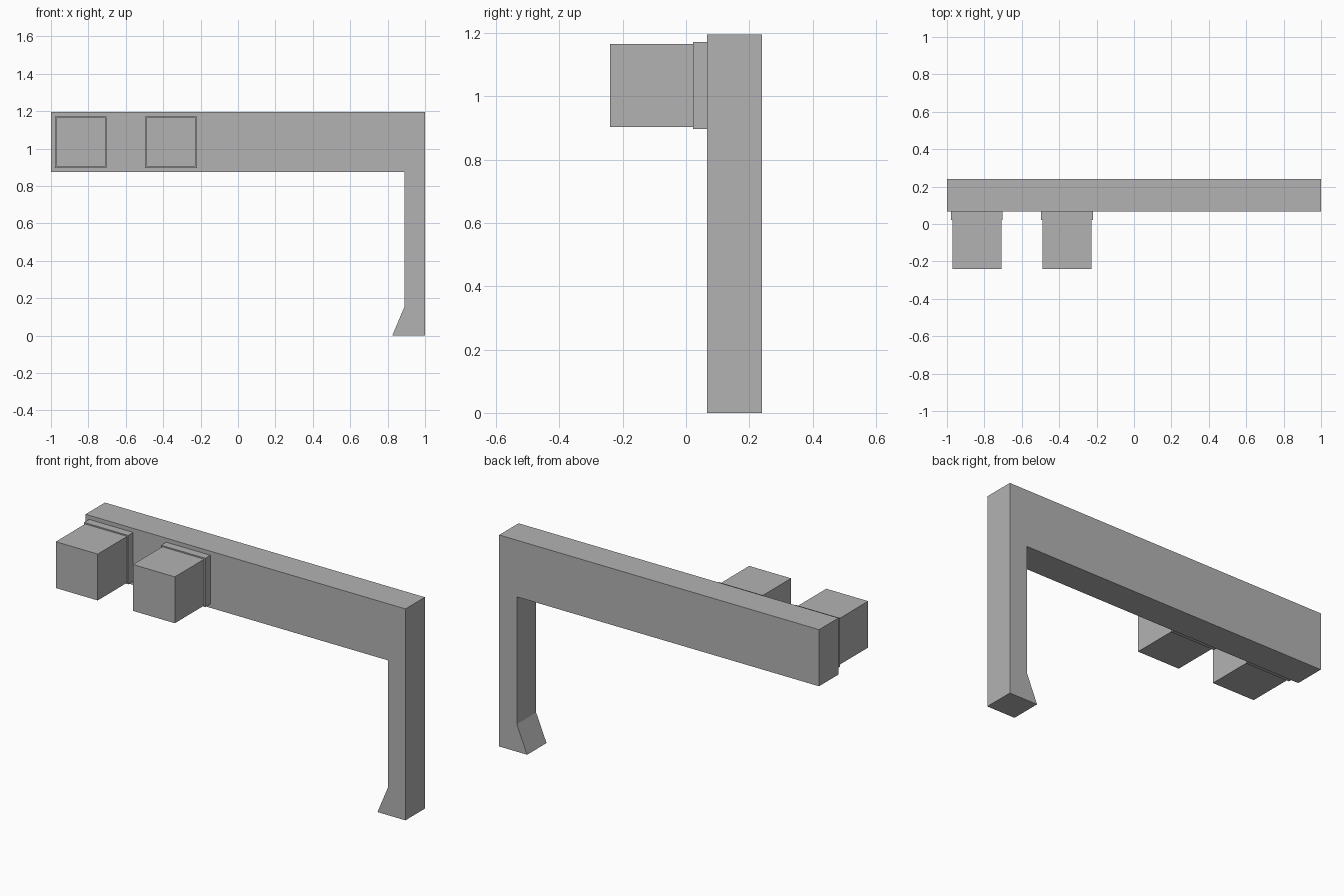
import bpy
import bmesh
from mathutils import Vector

cube = bpy.data.objects.get("Cube")
if cube:
    bpy.data.objects.remove(cube, do_unlink=True)

grey = bpy.data.materials.new("plain grey")
grey.use_nodes = True
colour = (0.45, 0.45, 0.45, 1)
grey.diffuse_color = colour
grey.node_tree.nodes["Principled BSDF"].inputs["Base Color"].default_value = colour


def extrude_profile(name, profile, y_front, y_back):
    """Extrude an (x, z) outline along y into a closed solid."""
    bm = bmesh.new()
    face = bm.faces.new([bm.verts.new((x, y_front, z)) for x, z in profile])
    result = bmesh.ops.extrude_face_region(bm, geom=[face], use_keep_orig=True)
    verts = [v for v in result["geom"] if isinstance(v, bmesh.types.BMVert)]
    bmesh.ops.translate(bm, verts=verts, vec=Vector((0, y_back - y_front, 0)))
    bmesh.ops.recalc_face_normals(bm, faces=bm.faces)
    mesh = bpy.data.meshes.new(name)
    bm.to_mesh(mesh)
    bm.free()
    mesh.materials.append(grey)
    obj = bpy.data.objects.new(name, mesh)
    bpy.context.collection.objects.link(obj)
    return obj


def square(x, z, size):
    h = size / 2
    return [(x - h, z - h), (x + h, z - h), (x + h, z + h), (x - h, z + h)]


# Beam and post in one piece, with a flared foot
frame = [(-1, 0.875), (0.89, 0.875), (0.89, 0.155), (0.825, 0),
         (1, 0), (1, 1.195), (-1, 1.195)]
extrude_profile("beam_and_post", frame, 0.067, 0.24)

# Two projecting blocks on slightly larger mounting plates
for side, x in (("outer", -0.84), ("inner", -0.358)):
    extrude_profile(side + "_mounting_plate", square(x, 1.034, 0.276), 0.022, 0.067)
    extrude_profile(side + "_block", square(x, 1.034, 0.262), -0.24, 0.022)
